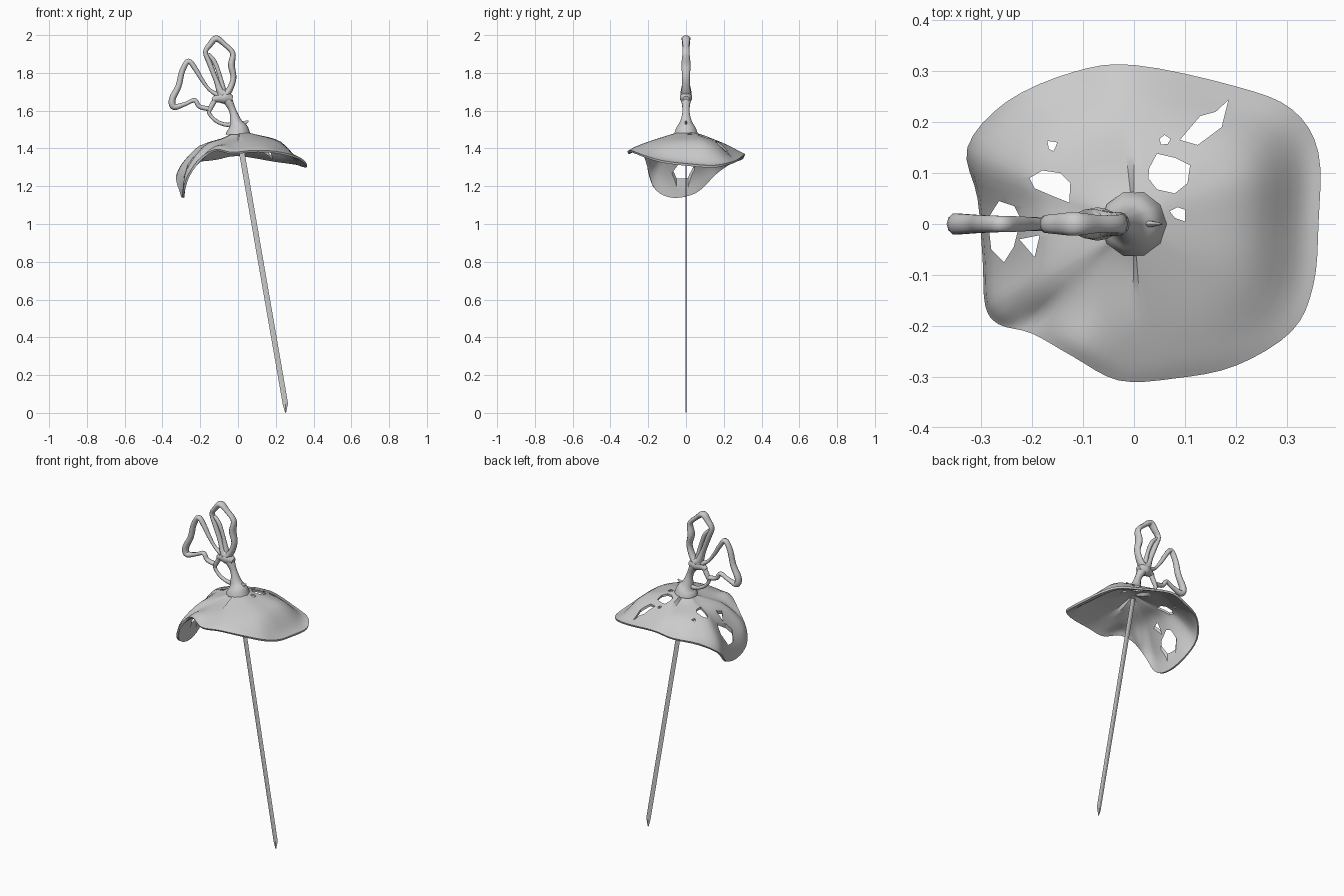
import bpy, bmesh, math
from mathutils import Vector

if "Cube" in bpy.data.objects:
    bpy.data.objects.remove(bpy.data.objects["Cube"])


def catmull(pts, steps, closed=False):
    """Smooth interpolation through a list of equal-length tuples."""
    n, out = len(pts), []
    get = (lambda i: pts[i % n]) if closed else (lambda i: pts[max(0, min(n - 1, i))])
    for i in range(n if closed else n - 1):
        a, b, c, d = get(i - 1), get(i), get(i + 1), get(i + 2)
        for s in range(steps):
            t = s / steps
            out.append([0.5 * (2 * q + (r - p) * t + (2 * p - 5 * q + 4 * r - u) * t * t
                               + (3 * q - p - 3 * r + u) * t ** 3)
                        for p, q, r, u in zip(a, b, c, d)])
    if not closed:
        out.append(list(pts[-1]))
    return out


def add_object(name, bm):
    bmesh.ops.recalc_face_normals(bm, faces=bm.faces)
    me = bpy.data.meshes.new(name)
    bm.to_mesh(me)
    bm.free()
    ob = bpy.data.objects.new(name, me)
    bpy.context.collection.objects.link(ob)
    return ob


def smooth(ob, angle=40):
    bpy.ops.object.select_all(action='DESELECT')
    ob.select_set(True)
    bpy.context.view_layer.objects.active = ob
    bpy.ops.object.shade_smooth_by_angle(angle=math.radians(angle))


def branch(name, pts, closed=False, depth=1.0, sides=10):
    """Organic tube in the XZ plane; pts are (x, z, radius), depth scales y."""
    path = catmull(pts, 5, closed)
    n = len(path)
    bm = bmesh.new()
    rings = []
    for i, (x, z, r) in enumerate(path):
        a = path[(i - 1) % n if closed else max(i - 1, 0)]
        b = path[(i + 1) % n if closed else min(i + 1, n - 1)]
        t = Vector((b[0] - a[0], 0, b[1] - a[1])).normalized()
        side = Vector((t.z, 0, -t.x))
        rings.append([bm.verts.new(Vector((x, 0, z)) + side * r * math.cos(k * math.tau / sides)
                      + Vector((0, depth * r * math.sin(k * math.tau / sides), 0)))
                      for k in range(sides)])
    for i in range(n if closed else n - 1):
        p, q = rings[i], rings[(i + 1) % n]
        for k in range(sides):
            j = (k + 1) % sides
            bm.faces.new((p[k], p[j], q[j], q[k]))
    if not closed:
        bm.faces.new(rings[0])
        bm.faces.new(rings[-1])
    smooth(add_object(name, bm), 50)


# Guard: spokes given as rim x, y, z, plus the height partway out
spokes = [
    (.362, 0, 1.32, 1.435), (.362, .14, 1.31, 1.435), (.31, .225, 1.325, 1.43),
    (.2, .27, 1.34, 1.43), (0, .312, 1.37, 1.43), (-.12, .298, 1.35, 1.425),
    (-.25, .24, 1.33, 1.42), (-.327, .15, 1.26, 1.415), (-.307, .05, 1.165, 1.41),
    (-.297, -.07, 1.14, 1.41), (-.292, -.16, 1.18, 1.41), (-.265, -.197, 1.26, 1.41),
    (-.2, -.215, 1.35, 1.415), (-.12, -.26, 1.395, 1.425), (-.03, -.307, 1.38, 1.43),
    (.08, -.303, 1.39, 1.44), (.2, -.278, 1.385, 1.44), (.31, -.21, 1.36, 1.435),
    (.352, -.12, 1.335, 1.435)]
bm = bmesh.new()
apex = bm.verts.new((0, 0, 1.495))
cols = []
for x, y, z, m in catmull(spokes, 4, True):
    droop = max(0, min(1, (1.33 - z) / .15)) if x < 0 else 0
    outer = (.88 + .05 * droop, z + .02 + .09 * droop)
    prof = catmull([(0, 1.495), (.25, 1.475 - .02 * (x < 0)), (.62, m), outer, (1, z)], 4)
    cols.append([bm.verts.new((x * f, y * f, h)) for f, h in prof[1:]])
for i, p in enumerate(cols):
    q = cols[(i + 1) % len(cols)]
    bm.faces.new((apex, p[0], q[0]))
    for k in range(len(p) - 1):
        bm.faces.new((p[k], p[k + 1], q[k + 1], q[k]))
guard = add_object("shell_guard", bm)

# Ragged holes cut through the guard
holes = [
    [(-.205, .09), (-.18, .105), (-.145, .1), (-.125, .08), (-.127, .042), (-.16, .055), (-.195, .07)],
    [(-.17, .163), (-.15, .16), (-.158, .143), (-.167, .147)],
    [(.03, .11), (.045, .138), (.08, .13), (.11, .115), (.105, .08), (.08, .06), (.045, .068), (.028, .09)],
    [(.05, .167), (.06, .175), (.072, .167), (.066, .157), (.053, .156)],
    [(.09, .165), (.125, .155), (.172, .19), (.185, .243), (.16, .22), (.13, .212)],
    [(.07, .025), (.085, .033), (.1, .028), (.1, .005), (.08, .012)],
    [(-.287, .01), (-.265, .045), (-.235, .035), (-.222, .01), (-.236, -.045), (-.255, -.075), (-.28, -.05)],
    [(-.225, -.03), (-.185, -.022), (-.195, -.065)]]
bm = bmesh.new()
for hole in holes:
    lo = bm.faces.new([bm.verts.new((x, y, 1.0)) for x, y in hole])
    ext = bmesh.ops.extrude_face_region(bm, geom=[lo], use_keep_orig=True)
    bmesh.ops.translate(bm, vec=(0, 0, .8), verts=[v for v in ext["geom"] if isinstance(v, bmesh.types.BMVert)])
cutter = add_object("hole_cutter", bm)
cutter.hide_render = True
sol = guard.modifiers.new("thickness", 'SOLIDIFY')
sol.thickness, sol.offset = .012, -1
cut = guard.modifiers.new("holes", 'BOOLEAN')
cut.object, cut.operation, cut.solver = cutter, 'DIFFERENCE', 'EXACT'
smooth(guard)
for name in ("thickness", "holes"):
    bpy.ops.object.modifier_apply(modifier=name)
bpy.data.objects.remove(cutter)
smooth(guard)

# Blade: thin diamond section with a slanted tip
bm = bmesh.new()
rings = []
for xl, zl, xr, zr in [(-.009, 1.46, .021, 1.46), (.237, .045, .265, .05), (.25, 0, .255, .004)]:
    xm, zm = (xl + xr) / 2, (zl + zr) / 2
    rings.append([bm.verts.new(c) for c in
                  ((xl, 0, zl), (xm, -.003, zm), (xr, 0, zr), (xm, .003, zm))])
for p, q in zip(rings, rings[1:]):
    for k in range(4):
        bm.faces.new((p[k], p[(k + 1) % 4], q[(k + 1) % 4], q[k]))
bm.faces.new(rings[0])
bm.faces.new(rings[-1])
add_object("blade", bm)

# Hilt: flared collar, stem, hub and branching loops
branch("hilt_stem", [(0, 1.475, .066), (-.002, 1.505, .055), (-.012, 1.54, .033),
                     (-.028, 1.6, .019), (-.055, 1.655, .026), (-.085, 1.69, .03), (-.1, 1.72, .012)])
branch("collar_spike", [(-.01, 1.515, .022), (.025, 1.53, .015), (.055, 1.546, .003)], depth=.5)
branch("hub", [(-.03, 1.66, .018), (-.07, 1.67, .034), (-.11, 1.665, .022), (-.135, 1.655, .012)])
branch("upper_loop", [(-.085, 1.69, .022), (-.115, 1.76, .014), (-.15, 1.85, .014),
                      (-.172, 1.91, .013), (-.148, 1.95, .015), (-.115, 1.982, .017),
                      (-.07, 1.95, .013), (-.028, 1.905, .014), (-.035, 1.84, .018),
                      (-.024, 1.77, .015), (-.052, 1.7, .018)], True, 1.4)
branch("upper_rib", [(-.075, 1.69, .018), (-.095, 1.78, .011), (-.125, 1.86, .012), (-.16, 1.9, .01)])
branch("side_loop", [(-.09, 1.675, .018), (-.15, 1.71, .009), (-.195, 1.77, .011),
                     (-.225, 1.82, .013), (-.262, 1.862, .014), (-.295, 1.81, .015),
                     (-.315, 1.73, .016), (-.348, 1.66, .018), (-.338, 1.62, .017),
                     (-.28, 1.635, .011), (-.23, 1.655, .012), (-.205, 1.622, .012),
                     (-.155, 1.61, .013)], depth=1.2)
branch("lower_loop", [(-.12, 1.66, .014), (-.145, 1.615, .013), (-.152, 1.585, .01),
                      (-.115, 1.545, .01), (-.06, 1.525, .011), (-.01, 1.53, .016)])
